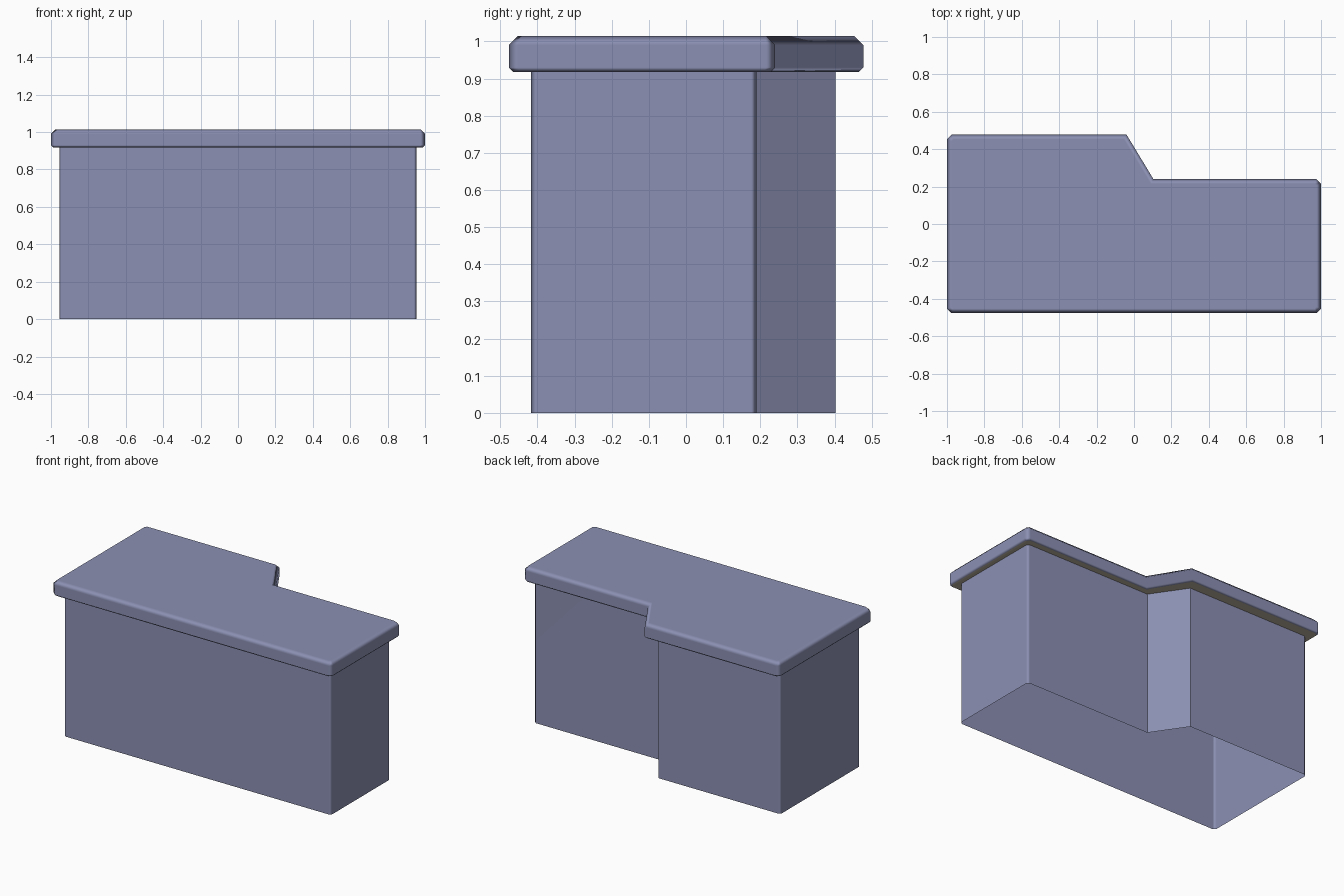
import bpy, bmesh, math
from mathutils import Vector

if "Cube" in bpy.data.objects:
    bpy.data.objects.remove(bpy.data.objects["Cube"])


def material(name, rgb):
    m = bpy.data.materials.new(name)
    m.diffuse_color = (*rgb, 1)
    m.use_nodes = True
    m.node_tree.nodes["Principled BSDF"].inputs["Base Color"].default_value = m.diffuse_color
    return m


blue = material("slate blue", (0.26, 0.28, 0.45))
tan = material("warm tan", (0.50, 0.45, 0.36))


def chamfer(pts, corners, w):
    """Cut the listed polygon corners by width w."""
    out = []
    n = len(pts)
    for i, p in enumerate(pts):
        p = Vector(p)
        if i in corners:
            for q in (pts[i - 1], pts[(i + 1) % n]):
                out.append(p + (Vector(q) - p).normalized() * w)
        else:
            out.append(p)
    return out


def inset(pts, d):
    """Offset a counter-clockwise outline inward with mitred corners."""
    out = []
    n = len(pts)
    for i, p in enumerate(pts):
        a = (p - pts[i - 1]).normalized()
        b = (pts[(i + 1) % n] - p).normalized()
        na, nb = Vector((-a.y, a.x)), Vector((-b.y, b.x))
        out.append(p + (na + nb) * d / (1 + na.dot(nb)))
    return out


def loft(name, rings, cap):
    """Skin matching outlines (points, z); flat undersides become tan."""
    bm = bmesh.new()
    loops = [[bm.verts.new((p.x, p.y, z)) for p in pts] for pts, z in rings]
    n = len(loops[0])
    for lo, hi in zip(loops, loops[1:]):
        for i in range(n):
            j = (i + 1) % n
            bm.faces.new((lo[i], lo[j], hi[j], hi[i]))
    if cap:
        bm.faces.new(loops[-1])
    bm.normal_update()
    for f in bm.faces:
        f.material_index = int(f.normal.z < -0.9)
    me = bpy.data.meshes.new(name)
    bm.to_mesh(me)
    bm.free()
    me.materials.append(blue)
    me.materials.append(tan)
    ob = bpy.data.objects.new(name, me)
    bpy.context.collection.objects.link(ob)
    bpy.context.view_layer.objects.active = ob
    ob.select_set(True)
    bpy.ops.object.shade_smooth_by_angle(angle=math.radians(50))
    ob.select_set(False)
    # keep the large faces flat so only the bevels are rounded
    wn = ob.modifiers.new("flat_faces", 'WEIGHTED_NORMAL')
    wn.keep_sharp = True
    wn.weight = 100
    return ob


outer = {0, 1, 2, 5}  # the four square corners; the jog stays sharp

# cabinet walls, open underneath
body = chamfer([(-0.955, -0.417), (0.955, -0.417), (0.955, 0.19),
                (0.06, 0.19), (-0.085, 0.402), (-0.955, 0.402)], outer, 0.015)
loft("counter_body", [(body, 0), (body, 0.918)], False)

# worktop with bevelled lip; its underside meets the walls
top = chamfer([(-1, -0.477), (1, -0.477), (1, 0.24),
               (0.104, 0.24), (-0.04, 0.478), (-1, 0.478)], outer, 0.025)
loft("worktop", [(body, 0.918), (inset(top, 0.012), 0.918), (top, 0.93),
                 (top, 0.99), (inset(top, 0.025), 1.015)], True)
